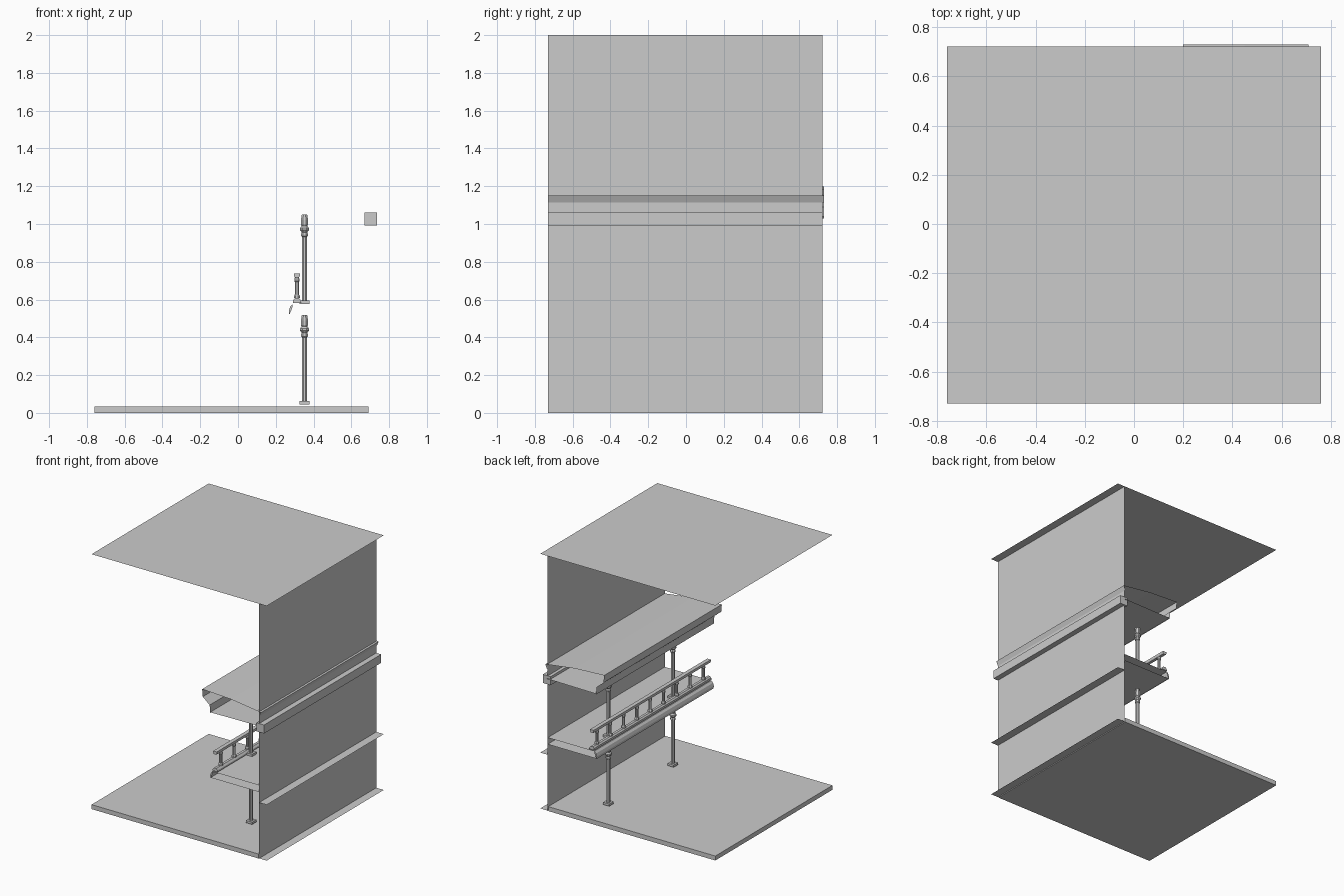
import bpy, bmesh, math

if "Cube" in bpy.data.objects:
    bpy.data.objects.remove(bpy.data.objects["Cube"])

Y0, Y1 = -0.73, 0.722
WALL = 0.695


def finish(name, bm):
    me = bpy.data.meshes.new(name)
    bm.to_mesh(me)
    bm.free()
    ob = bpy.data.objects.new(name, me)
    bpy.context.collection.objects.link(ob)
    return ob


def extrude_y(name, pts, y0=Y0, y1=Y1, closed=False, caps=False):
    """Sweep an x-z profile along y."""
    bm = bmesh.new()
    a = [bm.verts.new((x, y0, z)) for x, z in pts]
    b = [bm.verts.new((x, y1, z)) for x, z in pts]
    n = len(pts)
    for i in range(n if closed else n - 1):
        j = (i + 1) % n
        bm.faces.new((a[i], b[i], b[j], a[j]))
    if caps:
        bm.faces.new(a)
        bm.faces.new(b[::-1])
        bmesh.ops.recalc_face_normals(bm, faces=bm.faces)
    return finish(name, bm)


def box(name, x0, x1, y0, y1, z0, z1):
    return extrude_y(name, [(x0, z0), (x1, z0), (x1, z1), (x0, z1)], y0, y1, True, True)


def turned(name, prof, x, y, z, sides=8):
    """Faceted turned column from (half width, height) pairs."""
    bm = bmesh.new()
    rings = []
    for w, h in prof:
        r = w / math.cos(math.pi / sides)
        rings.append([bm.verts.new((x + r * math.cos(math.tau * (k + .5) / sides),
                                    y + r * math.sin(math.tau * (k + .5) / sides), z + h))
                      for k in range(sides)])
    for a, b in zip(rings, rings[1:]):
        for k in range(sides):
            j = (k + 1) % sides
            bm.faces.new((a[k], a[j], b[j], b[k]))
    bm.faces.new(rings[0][::-1])
    bm.faces.new(rings[-1])
    return finish(name, bm)


# ground slab, facade wall and top sheet
box("ground_slab", -0.76, 0.69, Y0, Y1, 0, 0.035)
extrude_y("facade_wall", [(WALL, 2), (WALL, 0)])
extrude_y("top_sheet", [(-0.76, 2), (0.76, 2)])

# thin ledges and beam on the outside of the wall
for nm, z in (("base_ledge", 0.002), ("middle_ledge", 0.44)):
    extrude_y(nm, [(WALL, z), (0.76, z)])
box("wall_beam", 0.67, 0.737, Y0, Y1, 0.993, 1.06)

# awning roof with stepped fascia, open at the ends
extrude_y("awning", [(WALL, 1.115), (0.71, 1.15), (0.45, 1.185), (0.20, 1.198), (0.205, 1.14),
                     (0.235, 1.115), (0.265, 1.09), (0.27, 1.03)], Y0, 0.73)
extrude_y("awning_soffit", [(0.27, 1.035), (WALL, 1.04)], Y0, 0.73)

# balcony deck, soffit and curved edge moulding
extrude_y("balcony_deck", [(WALL, 0.575), (0.29, 0.575)])
extrude_y("balcony_soffit", [(0.272, 0.523), (WALL, 0.523)])
extrude_y("balcony_moulding", [(0.29, 0.577), (0.276, 0.562), (0.269, 0.54), (0.272, 0.52),
                               (0.281, 0.54), (0.288, 0.56)], closed=True, caps=True)

# columns on both storeys
column = [(.0135, .015), (.0135, .355), (.018, .36), (.018, .372), (.014, .378), (.023, .39),
          (.023, .402), (.015, .412), (.019, .42), (.019, .445), (.014, .473)]
for storey, z in (("lower", 0.045), ("upper", 0.577)):
    for side, y in (("front", -0.34), ("back", 0.46)):
        nm = f"{storey}_{side}_column"
        box(nm + "_foot", 0.326, 0.379, y - .027, y + .027, z, z + .018)
        turned(nm, column, 0.352, y, z)

# balcony railing
extrude_y("bottom_rail", [(0.29, 0.583), (0.335, 0.583), (0.333, 0.595), (0.322, 0.608),
                          (0.302, 0.608), (0.292, 0.598)], closed=True, caps=True)
extrude_y("top_rail", [(0.300, 0.716), (0.323, 0.716), (0.327, 0.726), (0.327, 0.739),
                       (0.296, 0.739), (0.296, 0.726)], closed=True, caps=True)
baluster = [(.016, 0), (.016, .012), (.0105, .02), (.0105, .085), (.014, .09), (.014, .1), (.011, .11)]
for i in range(9):
    turned(f"baluster_{i + 1}", baluster, 0.312, -0.66 + i * 0.165, 0.607)
